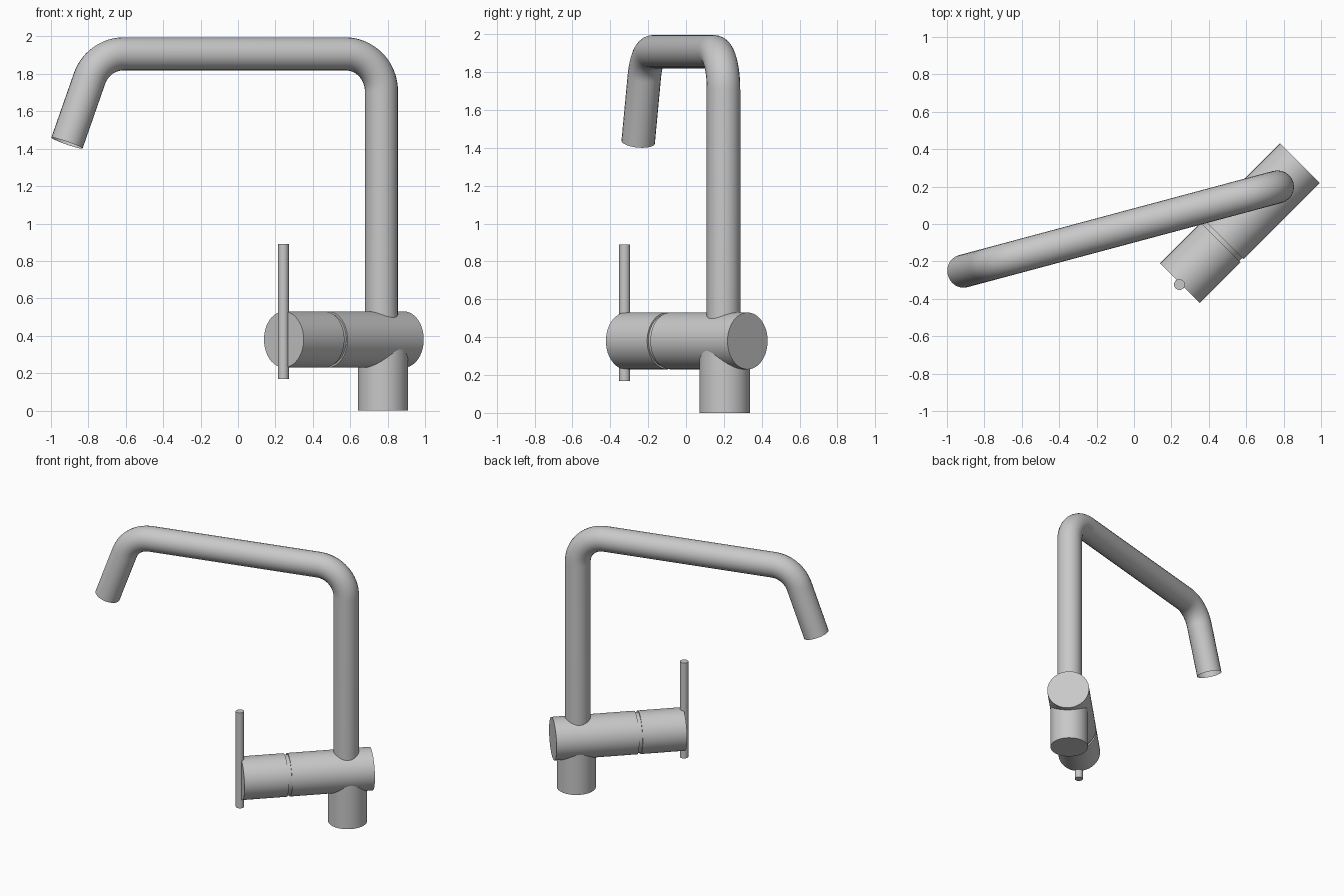
import bpy, math
from mathutils import Vector

cube = bpy.data.objects.get("Cube")
if cube:
    bpy.data.objects.remove(cube, do_unlink=True)

# Single brushed metal colour
metal = bpy.data.materials.new("brushed steel grey")
metal.use_nodes = True
GREY = (0.58, 0.58, 0.58, 1.0)
metal.diffuse_color = GREY
metal.node_tree.nodes["Principled BSDF"].inputs["Base Color"].default_value = GREY


def finish(obj, name):
    """Name, colour and smooth a part, keeping rims sharp."""
    obj.name = name
    obj.data.name = name
    obj.data.materials.clear()
    obj.data.materials.append(metal)
    bpy.ops.object.select_all(action='DESELECT')
    obj.select_set(True)
    bpy.context.view_layer.objects.active = obj
    bpy.ops.object.shade_smooth_by_angle(angle=math.radians(35))
    return obj


def rod(name, start, end, radius, sides=48):
    """Capped cylinder between two points."""
    a, b = Vector(start), Vector(end)
    bpy.ops.mesh.primitive_cylinder_add(
        vertices=sides, radius=radius, depth=(b - a).length, location=(a + b) / 2,
        rotation=(b - a).to_track_quat('Z', 'Y').to_euler())
    return finish(bpy.context.object, name)


# Upright base under the valve body
rod("base", (0.775, 0.204, 0), (0.775, 0.204, 0.38), 0.134)

# Horizontal valve body with a turning cap, split by a narrow groove
front = Vector((0.245, -0.317, 0.38))
axis = Vector((1, 1, 0)).normalized()
along = lambda s: front + axis * s
rod("turning_cap", along(0), along(0.308), 0.15)
rod("groove_neck", along(0.30), along(0.34), 0.141)
rod("valve_body", along(0.332), along(0.908), 0.15)

# Thin lever through the front of the cap
rod("lever", (0.243, -0.324, 0.168), (0.243, -0.324, 0.89), 0.029, 20)

# Spout path in its own upright plane: u outwards, z up
TOP, BEND, TURN = 1.907, 0.20, math.radians(70)
corner = 1.568
tangent = BEND * math.tan(TURN / 2)
path = [(0, 0.40)]
for i in range(17):                                   # quarter bend above the column
    t = math.pi / 2 * i / 16
    path.append((BEND - BEND * math.cos(t), TOP - BEND + BEND * math.sin(t)))
for i in range(15):                                   # bend down to the outlet
    t = TURN * i / 14
    path.append((corner - tangent + BEND * math.sin(t), TOP - BEND + BEND * math.cos(t)))
path.append((1.741, 1.43))

# Sweep an open round tube along the path, swung 15 degrees
swing = math.radians(15)
curve = bpy.data.curves.new("spout", 'CURVE')
curve.dimensions = '3D'
curve.bevel_depth = 0.0885
curve.bevel_resolution = 10
curve.use_fill_caps = False
spline = curve.splines.new('POLY')
spline.points.add(len(path) - 1)
for p, (u, z) in zip(spline.points, path):
    p.co = (0.767 - u * math.cos(swing), 0.198 - u * math.sin(swing), z, 1)
spout = bpy.data.objects.new("spout", curve)
bpy.context.collection.objects.link(spout)
bpy.ops.object.select_all(action='DESELECT')
spout.select_set(True)
bpy.context.view_layer.objects.active = spout
bpy.ops.object.convert(target='MESH')
finish(bpy.context.object, "spout")
